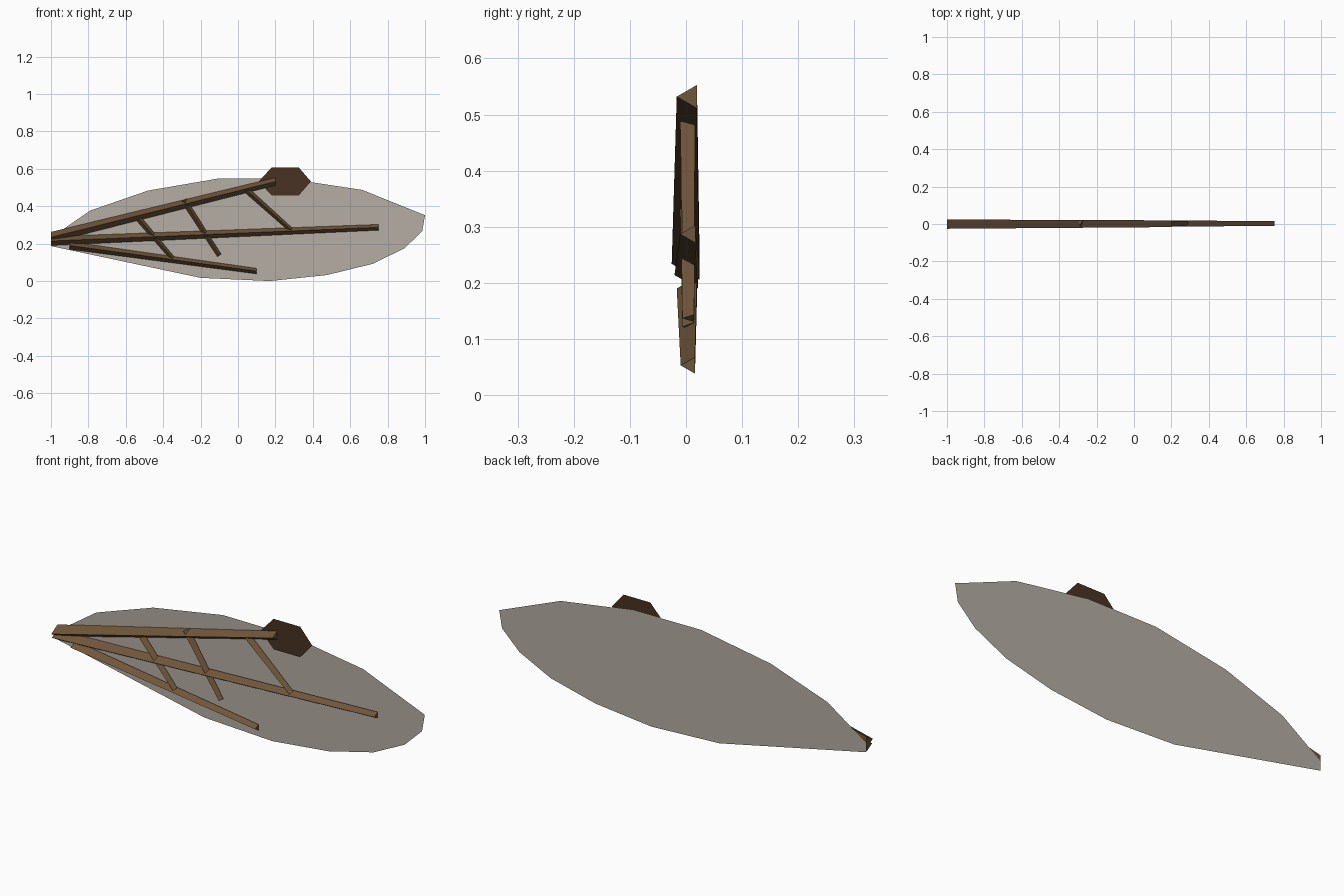
import bpy, bmesh, math
from mathutils import Vector

if "Cube" in bpy.data.objects:
    bpy.data.objects.remove(bpy.data.objects["Cube"])


def srgb(r, g, b):
    return tuple(((c / 255 + 0.055) / 1.055) ** 2.4 for c in (r, g, b)) + (1.0,)


def material(name, colour):
    m = bpy.data.materials.new(name)
    m.diffuse_color = colour
    m.use_nodes = True
    m.node_tree.nodes["Principled BSDF"].inputs["Base Color"].default_value = m.diffuse_color
    return m


WOOD = material("brown wood", srgb(112, 86, 58))
DARK = material("dark brown", srgb(74, 50, 35))
CLOTH = material("pale grey cloth", srgb(181, 174, 164))
AXIS_Y = 0.0075      # depth of the strut centre lines


def finish(bm, name, mat):
    mesh = bpy.data.meshes.new(name)
    bm.to_mesh(mesh)
    bm.free()
    mesh.materials.append(mat)
    obj = bpy.data.objects.new(name, mesh)
    bpy.context.collection.objects.link(obj)
    return obj


def sheet(name, outline, y, mat):
    """Flat sheet facing the front."""
    bm = bmesh.new()
    face = bm.faces.new([bm.verts.new((x, y, z)) for x, z in outline])
    face.normal_update()
    if face.normal.y > 0:
        face.normal_flip()
    return finish(bm, name, mat)


def strut(name, start, end, r0, r1, plumb_ends=False):
    """Tapered three-sided bar with one ridge towards the front."""
    bm = bmesh.new()
    a, b = (Vector((p[0], AXIS_Y, p[1])) for p in (start, end))
    d = (b - a).normalized()
    side = Vector((0, 0, 1)) if plumb_ends else Vector((-d.z, 0, d.x))
    rings = []
    for centre, r in ((a, r0), (b, r1)):
        ring = []
        for i in range(3):
            t = i * math.tau / 3
            offset = Vector((0, -math.cos(t), 0)) + side * math.sin(t)
            ring.append(bm.verts.new(centre + offset * r))
        rings.append(ring)
    for i in range(3):
        j = (i + 1) % 3
        bm.faces.new((rings[0][i], rings[0][j], rings[1][j], rings[1][i]))
    for ring in rings:
        bm.faces.new(ring)
    bmesh.ops.recalc_face_normals(bm, faces=bm.faces)
    return finish(bm, name, WOOD)


# Stretched cloth behind the frame
sheet("membrane", [(-1, 0.19), (-0.2, 0.02), (0.17, 0.003), (0.475, 0.035),
                   (0.72, 0.095), (0.89, 0.178), (0.985, 0.27), (1, 0.355),
                   (0.665, 0.49), (0.27, 0.55), (-0.1, 0.552), (-0.48, 0.487),
                   (-0.79, 0.38), (-1, 0.235)], 0.0255, CLOTH)

# Six-sided plate at the tip of the top spar
sheet("joint_plate", [(0.11, 0.535), (0.18, 0.46), (0.325, 0.46),
                      (0.39, 0.535), (0.325, 0.61), (0.18, 0.61)], 0.0205, DARK)

# Long spars fanning out from the root
strut("top_spar", (-1, 0.237), (0.2, 0.535), 0.033, 0.024, True)
strut("middle_spar", (-1, 0.217), (0.75, 0.29), 0.028, 0.018, True)
strut("bottom_spar", (-0.9, 0.193), (0.1, 0.056), 0.024, 0.017, True)

# Short braces between the spars
for label, start, end in (("inner", (-0.53, 0.335), (-0.35, 0.125)),
                          ("centre", (-0.29, 0.435), (-0.1, 0.14)),
                          ("outer", (0.045, 0.49), (0.285, 0.275))):
    strut(label + "_brace", start, end, 0.018, 0.014)

# Stand the model on the ground
low = min(v.co.z for o in bpy.data.objects for v in o.data.vertices)
for o in bpy.data.objects:
    for v in o.data.vertices:
        v.co.z -= low
